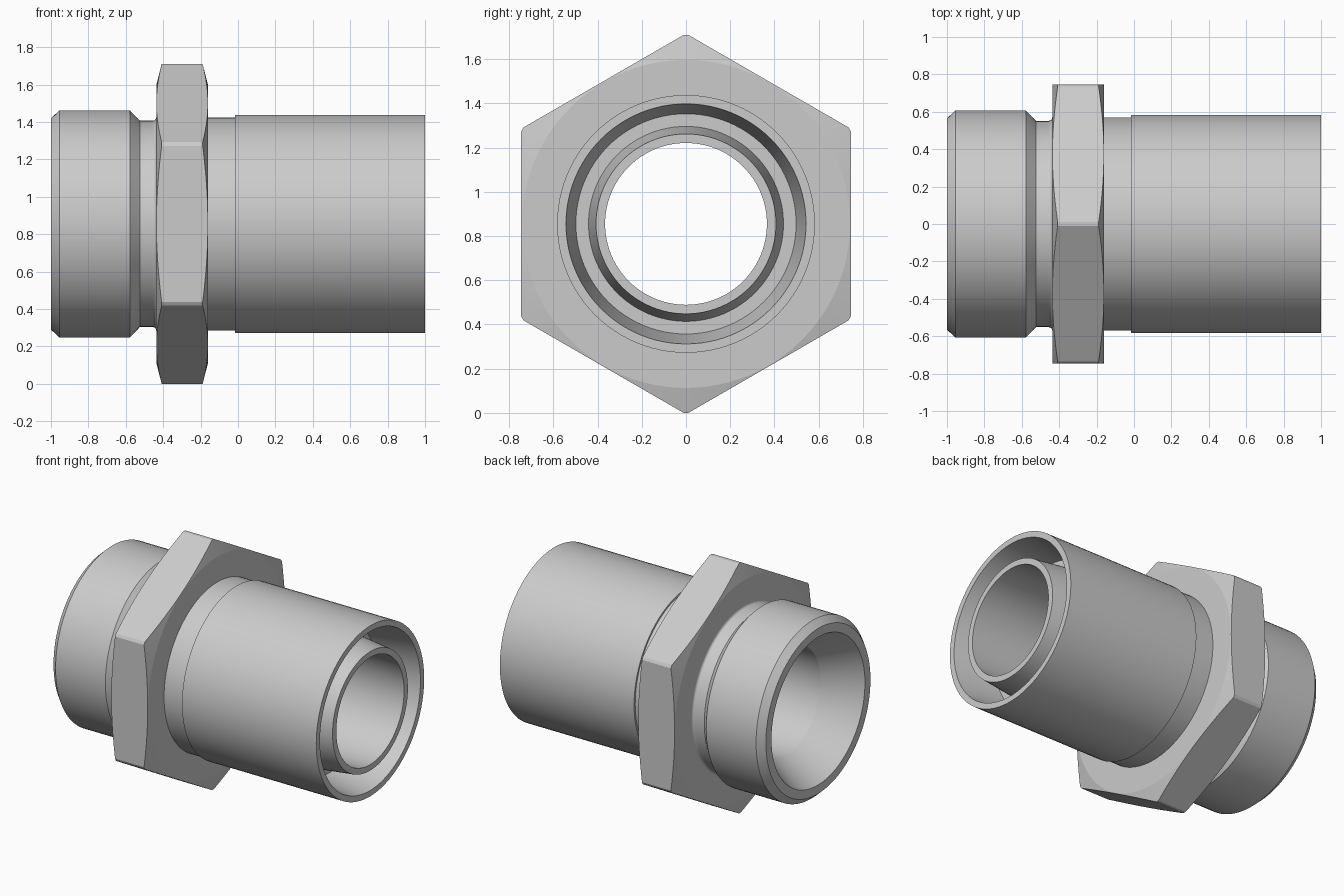
import bpy, bmesh, math

AXIS_Z = 0.855
SEGMENTS = 96

if "Cube" in bpy.data.objects:
    bpy.data.objects.remove(bpy.data.objects["Cube"], do_unlink=True)

steel = bpy.data.materials.new("light_grey_steel")
steel.use_nodes = True
color = (0.6, 0.6, 0.6, 1)
steel.diffuse_color = color
steel.node_tree.nodes["Principled BSDF"].inputs["Base Color"].default_value = color


def lathe(name, profile, segments=SEGMENTS, closed=False):
    """Turn an (x, radius) profile about the long axis."""
    bm = bmesh.new()
    rings = []
    for x, r in profile:
        angles = [math.pi / 2 + math.tau * i / segments for i in range(segments)]
        rings.append([bm.verts.new((x, r * math.cos(a), r * math.sin(a))) for a in angles])
    pairs = list(zip(rings, rings[1:]))
    if closed:
        pairs.append((rings[-1], rings[0]))
    for p, q in pairs:
        for i in range(segments):
            j = (i + 1) % segments
            bm.faces.new((p[i], q[i], q[j], p[j]))
    mesh = bpy.data.meshes.new(name)
    bm.to_mesh(mesh)
    bm.free()
    mesh.materials.append(steel)
    obj = bpy.data.objects.new(name, mesh)
    bpy.context.collection.objects.link(obj)
    obj.location.z = AXIS_Z
    return obj


def select(obj):
    bpy.ops.object.select_all(action="DESELECT")
    obj.select_set(True)
    bpy.context.view_layer.objects.active = obj


def smooth(obj, degrees):
    select(obj)
    bpy.ops.object.shade_smooth_by_angle(angle=math.radians(degrees))


# Chamfered end with a neck, filleted into the collar, and a conical mouth
left, right, neck, fillet = -0.437, -0.16, 0.552, 0.018
blend = [(left - fillet * (1 - math.cos(t)), neck + fillet * (1 - math.sin(t)))
         for t in [math.pi / 2 * k / 6 for k in range(7)]]
coupling_end = lathe("coupling_end", blend + [
    (-0.525, neck), (-0.578, 0.607), (-0.955, 0.607), (-1, 0.565),
    (-1, 0.505), (-0.76, 0.366), (left, 0.366)])
smooth(coupling_end, 20)

# Long sleeve with a tapered ring groove around the inner tube
sleeve = lathe("double_wall_sleeve", [
    (left, 0.366), (1, 0.366), (1, 0.407), (0.7, 0.441), (0.7, 0.498),
    (1, 0.543), (1, 0.583), (-0.015, 0.583), (-0.015, 0.57), (right, 0.57)])
smooth(sleeve, 20)

# Hexagonal collar, its corners trimmed by a turned chamfer
bore = 0.57
collar = lathe("hex_collar", [(right, 0.861), (left, 0.861), (left, 0.4), (right, 0.4)],
               segments=6, closed=True)
for v in collar.data.vertices:  # lengthen the blank past the trimming shape
    v.co.x += math.copysign(0.1, v.co.x - (left + right) / 2)
trimmer = lathe("collar_trimmer", [
    (right, 0.742), (right - 0.029, 0.855), (left + 0.029, 0.855),
    (left, 0.742), (left, bore), (right, bore)], closed=True)
trimmer.hide_render = True
select(collar)
cut = collar.modifiers.new("chamfer", "BOOLEAN")
cut.operation = "INTERSECT"
cut.solver = "EXACT"
cut.object = trimmer
bpy.ops.object.modifier_apply(modifier=cut.name)
bpy.data.objects.remove(trimmer, do_unlink=True)

# Drop the hidden wall inside the collar
bm = bmesh.new()
bm.from_mesh(collar.data)
hidden = [f for f in bm.faces
          if all(math.hypot(v.co.y, v.co.z) < bore + 0.01 for v in f.verts)]
bmesh.ops.delete(bm, geom=hidden, context="FACES")
bm.to_mesh(collar.data)
bm.free()
smooth(collar, 10)
